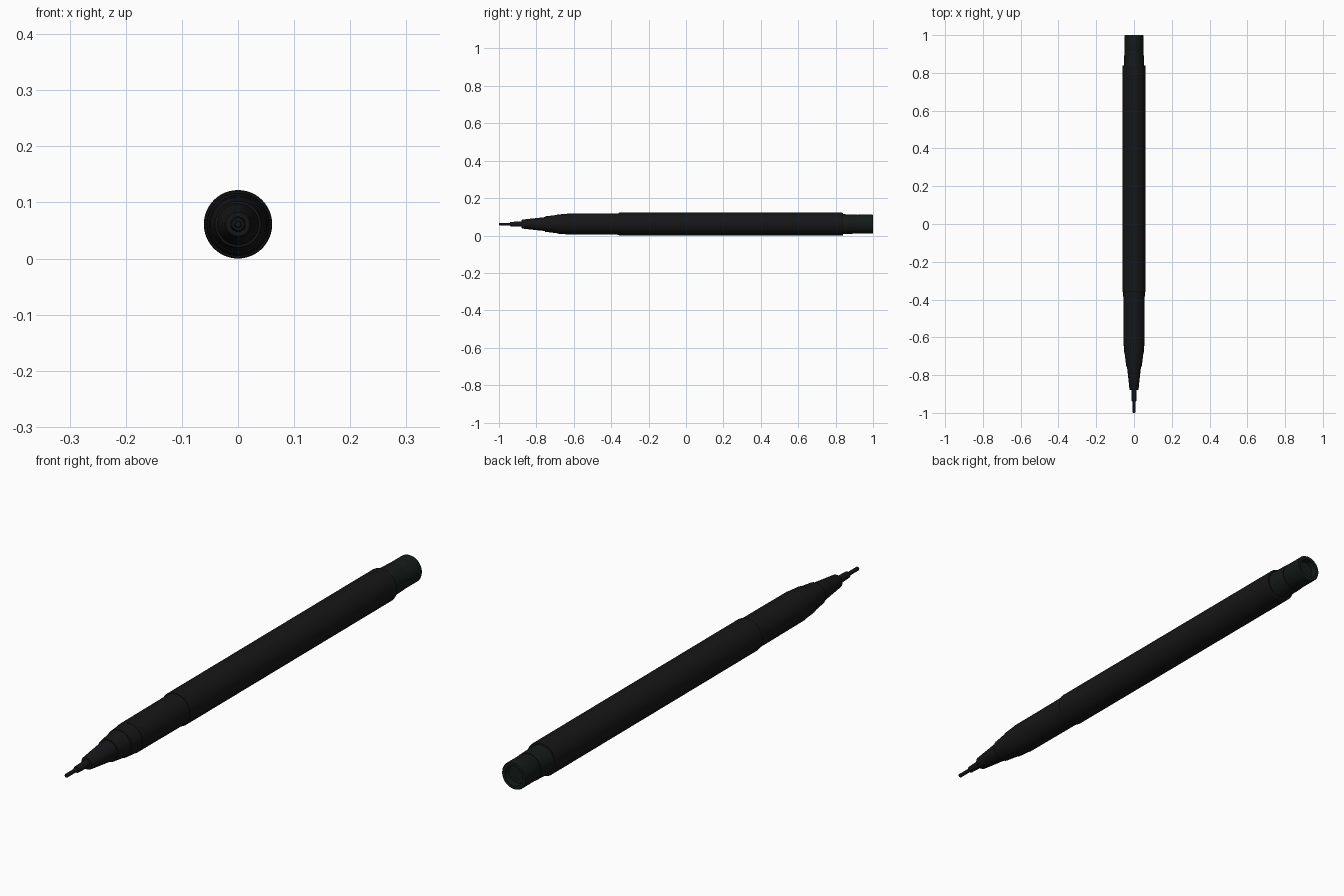
import bpy, bmesh, math

if "Cube" in bpy.data.objects:
    bpy.data.objects.remove(bpy.data.objects["Cube"])

AXIS_Z = 0.061
SEGMENTS = 48


def material(name, color):
    mat = bpy.data.materials.new(name)
    mat.diffuse_color = (*color, 1)
    mat.use_nodes = True
    mat.node_tree.nodes["Principled BSDF"].inputs["Base Color"].default_value = mat.diffuse_color
    return mat


black = material("black_plastic", (0.008, 0.008, 0.009))
green_black = material("green_black_plastic", (0.007, 0.011, 0.010))


def lathe(name, profile, mat):
    """Revolve (y, radius) points around the pen's long axis; zero radius closes an end."""
    bm = bmesh.new()
    verts = [bm.verts.new((r, y, 0)) for y, r in profile]
    edges = [bm.edges.new(pair) for pair in zip(verts, verts[1:])]
    bmesh.ops.spin(bm, geom=verts + edges, cent=(0, 0, 0), axis=(0, 1, 0),
                   angle=math.tau, steps=SEGMENTS, use_duplicate=False)
    bmesh.ops.remove_doubles(bm, verts=bm.verts[:], dist=1e-5)
    bmesh.ops.recalc_face_normals(bm, faces=bm.faces[:])
    mesh = bpy.data.meshes.new(name)
    bm.to_mesh(mesh)
    bm.free()
    mesh.materials.append(mat)
    obj = bpy.data.objects.new(name, mesh)
    obj.location.z = AXIS_Z
    bpy.context.collection.objects.link(obj)
    bpy.ops.object.select_all(action='DESELECT')
    obj.select_set(True)
    bpy.context.view_layer.objects.active = obj
    bpy.ops.object.shade_smooth_by_angle(angle=math.radians(30))
    return obj


# Fine writing point and its stepped metal sleeve
lathe("writing_tip", [(-1.0, 0), (-1.0, 0.005), (-0.997, 0.007),
                      (-0.93, 0.007), (-0.93, 0)], black)
lathe("tip_sleeve", [(-0.94, 0), (-0.94, 0.011), (-0.937, 0.012),
                     (-0.87, 0.014), (-0.87, 0)], black)

# Tapered nose with its stepped collars
lathe("nose_cone", [(-0.88, 0), (-0.88, 0.021), (-0.875, 0.024),
                    (-0.755, 0.037), (-0.755, 0.041), (-0.69, 0.049),
                    (-0.69, 0.051), (-0.635, 0.055), (-0.635, 0)], black)

# Front grip section
lathe("grip", [(-0.635, 0), (-0.635, 0.056), (-0.36, 0.057), (-0.36, 0)], black)

# Main barrel
lathe("barrel", [(-0.36, 0), (-0.36, 0.059), (-0.357, 0.061),
                 (0.837, 0.061), (0.84, 0.059), (0.84, 0)], black)

# Rear neck and end plug with a shallow recess
lathe("rear_neck", [(0.84, 0), (0.84, 0.053), (0.915, 0.051), (0.915, 0)], green_black)
lathe("end_plug", [(0.915, 0), (0.915, 0.049), (0.918, 0.050), (0.997, 0.050),
                   (1.0, 0.048), (1.0, 0.036), (0.98, 0.034), (0.98, 0)], green_black)
